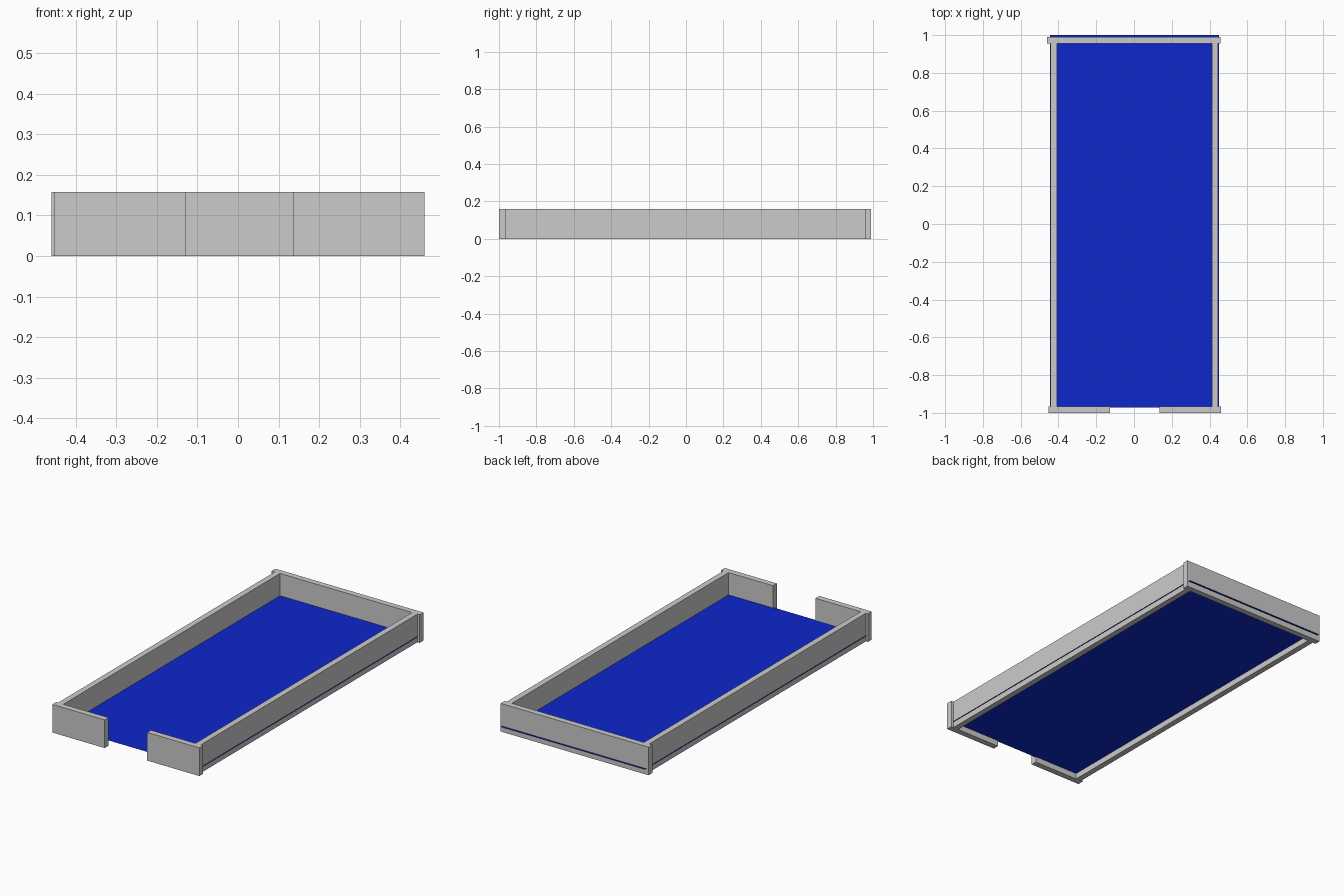
import bpy

if "Cube" in bpy.data.objects:
    bpy.data.objects.remove(bpy.data.objects["Cube"])


def box(name, x, y, z):
    """Box from (min, max) ranges on each axis."""
    bpy.ops.mesh.primitive_cube_add(size=1, location=[sum(r) / 2 for r in (x, y, z)])
    obj = bpy.context.object
    obj.name = name
    obj.scale = [r[1] - r[0] for r in (x, y, z)]
    bpy.ops.object.transform_apply(location=False, rotation=False, scale=True)
    return obj


HEIGHT = (0, 0.158)
BACK = (0.956, 0.989)
FRONT = (-1.0, -0.966)

# Long side walls, butted between the end walls
box("left_wall", (-0.441, -0.408), (FRONT[1], BACK[0]), HEIGHT)
box("right_wall", (0.412, 0.445), (FRONT[1], BACK[0]), HEIGHT)

# End walls: full width at the back, split by an opening at the front
box("back_wall", (-0.46, 0.459), BACK, HEIGHT)
box("front_wall_left", (-0.453, -0.128), FRONT, HEIGHT)
box("front_wall_right", (0.136, 0.46), FRONT, HEIGHT)

# Thin blue floor sheet, poking slightly through the side and back walls
x0, x1, y0, y1 = -0.446, 0.45, -0.972, 1.0
bpy.ops.mesh.primitive_plane_add(size=1, location=((x0 + x1) / 2, (y0 + y1) / 2, 0.033))
floor = bpy.context.object
floor.name = "floor"
floor.scale = (x1 - x0, y1 - y0, 1)
bpy.ops.object.transform_apply(location=False, rotation=False, scale=True)
blue = bpy.data.materials.new("blue")
blue.diffuse_color = (0.004, 0.02, 0.6, 1)
blue.use_nodes = True
blue.node_tree.nodes["Principled BSDF"].inputs["Base Color"].default_value = blue.diffuse_color
floor.data.materials.append(blue)
